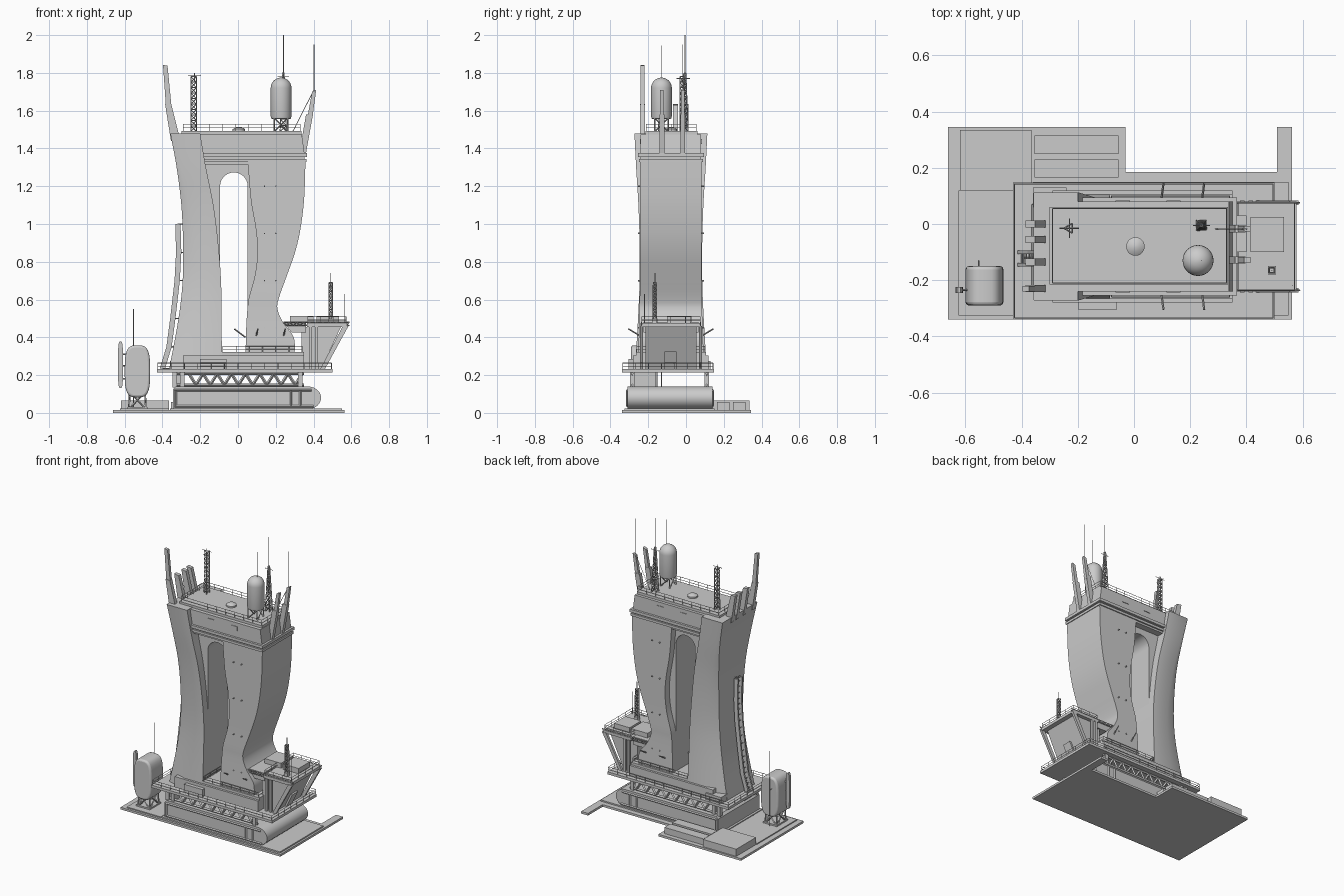
import bpy, bmesh, math
from mathutils import Vector as V

if "Cube" in bpy.data.objects:
    bpy.data.objects.remove(bpy.data.objects["Cube"])

YC = -0.08  # tower centre line in y


def finish(name, bm, smooth=False, bevel=0):
    bmesh.ops.recalc_face_normals(bm, faces=bm.faces)
    me = bpy.data.meshes.new(name)
    bm.to_mesh(me)
    bm.free()
    ob = bpy.data.objects.new(name, me)
    bpy.context.collection.objects.link(ob)
    if bevel:
        m = ob.modifiers.new("bevel", 'BEVEL')
        m.width, m.segments = bevel, 3
    if smooth:
        bpy.ops.object.select_all(action='DESELECT')
        bpy.context.view_layer.objects.active = ob
        ob.select_set(True)
        bpy.ops.object.shade_smooth_by_angle(angle=math.radians(35))
    return ob


def prism(name, pts, a, b, axis='y', smooth=False, bevel=0):
    bm = bmesh.new()
    place = (lambda u, v, w: (u, w, v)) if axis == 'y' else (lambda u, v, w: (u, v, w))
    f = bm.faces.new([bm.verts.new(place(u, v, a)) for u, v in pts])
    ext = bmesh.ops.extrude_face_region(bm, geom=[f])
    verts = [g for g in ext['geom'] if isinstance(g, bmesh.types.BMVert)]
    bmesh.ops.translate(bm, verts=verts, vec=V(place(0, 0, b - a)))
    return finish(name, bm, smooth, bevel)


def box(name, x0, x1, y0, y1, z0, z1):
    return prism(name, [(x0, y0), (x1, y0), (x1, y1), (x0, y1)], z0, z1, 'z')


def bars(name, segs, r=0.002, n=4):
    bm = bmesh.new()
    for a, b in segs:
        a, b = V(a), V(b)
        d = b - a
        mat = d.to_track_quat('Z', 'Y').to_matrix().to_4x4()
        mat.translation = (a + b) / 2
        bmesh.ops.create_cone(bm, cap_ends=True, segments=n, radius1=r, radius2=r, depth=d.length, matrix=mat)
    return finish(name, bm)


def rail(name, x0, x1, y0, y1, z, h, step=0.07):
    c = [V((x0, y0, z)), V((x1, y0, z)), V((x1, y1, z)), V((x0, y1, z))]
    segs, up = [], V((0, 0, h))
    for a, b in zip(c, c[1:] + c[:1]):
        n = max(1, round((b - a).length / step))
        segs += [(a.lerp(b, i / n), a.lerp(b, i / n) + up) for i in range(n)]
        segs += [(a + up * k, b + up * k) for k in (0.5, 1)]
    bars(name, segs, 0.0018)


def mast(name, x, y, z0, z1, w0, w1, bays, sides, tip):
    def p(i, k):
        t = i / bays
        w, ang = w0 + (w1 - w0) * t, 2 * math.pi * (k + .5) / sides
        return (x + w * math.cos(ang), y + w * math.sin(ang), z0 + (z1 - z0) * t)
    segs = [((x, y, z1 - .03), (x, y, tip))]
    for k in range(sides):
        segs.append((p(0, k), p(bays, k)))
        for i in range(bays):
            segs += [(p(i, k), p(i + 1, k + 1)), (p(i + 1, k), p(i + 1, k + 1))]
    bars(name, segs, 0.0025)


def lathe(name, prof, x, y, n=32):
    bm = bmesh.new()
    rings = [[bm.verts.new((x + r * math.cos(2 * math.pi * k / n), y + r * math.sin(2 * math.pi * k / n), z))
              for k in range(n)] for r, z in prof]
    skin(bm, rings)
    return finish(name, bm, True)


def skin(bm, rings):
    n = len(rings[0])
    for a, b in zip(rings, rings[1:]):
        for k in range(n):
            bm.faces.new((a[k], a[(k + 1) % n], b[(k + 1) % n], b[k]))
    bm.faces.new(rings[0])
    bm.faces.new(rings[-1])


def spline(secs, sub=5):
    out = []
    for i in range(len(secs) - 1):
        p0, p1, p2, p3 = secs[max(i - 1, 0)], secs[i], secs[i + 1], secs[min(i + 2, len(secs) - 1)]
        for s in range(sub):
            t = s / sub
            out.append([.5 * (2 * b + (c - a) * t + (2 * a - 5 * b + 4 * c - d) * t * t
                        + (3 * b - a - 3 * c + d) * t ** 3) for a, b, c, d in zip(p0, p1, p2, p3)])
    return out + [list(secs[-1])]


def loft(name, secs, ring):
    bm = bmesh.new()
    skin(bm, [[bm.verts.new(p) for p in ring(*s)] for s in spline(secs)])
    return finish(name, bm, True)


# Ground slab with rear notch, pads
prism("ground_slab", [(-.663, -.34), (.563, -.34), (.563, .345), (.51, .345), (.51, .185), (-.03, .185),
                      (-.03, .345), (-.663, .345)], 0, .015, 'z')
box("side_pad", -.625, -.365, -.325, .12, .015, .022)
box("rear_pad", -.62, -.365, .12, .335, .015, .065)
for i, y in enumerate((.165, .25)):
    box(f"rear_bin_{i}", -.355, -.055, y, y + .065, .015, .058)

# Rounded lower hull with raised frames
arc = [(.37 + .07 * math.cos(a), .08 + .06 * math.sin(a)) for a in [math.pi / 2 - i * math.pi / 12 for i in range(13)]]
prism("lower_hull", [(-.345, .015), (-.345, .125), (-.33, .14)] + arc + [(.40, .015)], -.31, .14, smooth=True)
for side, y in (("front", -.312), ("rear", .142)):
    bars(f"hull_frame_{side}", [((-.335, y, .035), (.40, y, .035)), ((-.335, y, .12), (.39, y, .12))]
         + [((x, y, .035), (x, y, .12)) for x in (-.33, .28, .33)], .006)
box("hull_skirt", -.36, .55, -.325, .15, .012, .024)

# Truss storey under the deck
for side, y in (("front", -.285), ("rear", .11)):
    zig = [(-.26 + i * .0375, y, .148 if i % 2 else .208) for i in range(17)]
    bars(f"deck_truss_{side}", list(zip(zig, zig[1:])) + [((-.34, y, .148), (.35, y, .148)),
         ((-.34, y, .208), (.35, y, .208))], .008)
    for i, x in enumerate((-.335, -.295, .33)):
        box(f"truss_post_{side}_{i}", x - .012, x + .012, y - .012, y + .012, .135, .216)
box("machine_room", -.335, -.285, -.285, -.16, .135, .216)

# Main deck and plinth
box("main_deck", -.43, .50, -.34, .148, .214, .232)
rail("main_deck_rail", -.425, .495, -.335, .143, .23, .034)
box("plinth", -.29, .35, -.28, .12, .232, .305)
box("plinth_step", -.085, .35, -.265, .105, .305, .322)
rail("plinth_rail", -.08, .34, -.26, .10, .32, .033)
box("front_locker", -.2, -.06, -.305, -.28, .232, .285)
box("rear_locker", -.36, -.24, .06, .13, .232, .275)

# Left leg: front face, tapering chamfer and outer face
left = [(.23, -.365, -.23, -.085, .19, .15), (.5, -.315, -.21, -.087, .174, .135), (.7, -.293, -.205, -.09, .166, .13),
        (.9, -.291, -.225, -.105, .166, .135), (1.1, -.30, -.26, -.13, .172, .15), (1.3, -.325, -.305, -.17, .184, .175),
        (1.478, -.358, -.353, -.20, .193, .19)]
loft("left_leg", left, lambda z, xo, xf, xi, h, g: [(xo, YC - g, z), (xf, YC - h, z), (xi, YC - h, z),
     (xi, YC + h, z), (xf, YC + h, z), (xo, YC + g, z)])

# Right leg with S-shaped outer face
right = [(.31, .04, .30, .173), (.4, .042, .295, .17), (.48, .045, .238, .167), (.55, .05, .209, .165),
         (.61, .058, .217, .165), (.73, .09, .26, .163), (.85, .103, .302, .163), (.97, .095, .33, .163),
         (1.13, .068, .35, .163), (1.33, .052, .357, .163)]
loft("right_leg", right, lambda z, xl, xr, h: [(xl, YC - h, z), (xr, YC - h, z), (xr, YC + h, z), (xl, YC + h, z)])

# Arched portal between the legs
arch = [(-.022 + .073 * math.cos(a), 1.2 + .073 * math.sin(a)) for a in [i * math.pi / 14 for i in range(15)]]
prism("arched_portal", [(-.18, .30), (-.18, 1.35), (.18, 1.35), (.18, .30)] + [(.051, .30)] + arch + [(-.095, .30)],
      -.195, .035, smooth=True)

# Crown block with stepped ledges
box("crown_soffit", -.19, .355, -.24, .08, 1.315, 1.33)
box("crown_ledge_low", -.20, .362, -.25, .09, 1.328, 1.345)
box("crown_core", -.21, .352, -.24, .08, 1.345, 1.355)
box("crown_ledge_high", -.21, .366, -.255, .095, 1.355, 1.375)
prism("crown_block", [(-.345, 1.475), (-.30, 1.372), (.352, 1.372), (.338, 1.475)], -.24, .08)
box("roof_slab", -.30, .335, -.215, .06, 1.475, 1.492)
rail("roof_rail", -.29, .33, -.21, .055, 1.49, .038)
for i, x in enumerate((-.04, .14)):
    box(f"crown_window_front_{i}", x - .025, x + .025, -.244, -.235, 1.423, 1.45)
    box(f"crown_window_rear_{i}", x - .025, x + .025, .075, .084, 1.423, 1.45)

# Blades leaning out from the crown
for i, (y, tall) in enumerate(((-.23, 1), (-.135, 0), (-.055, 0), (0, 0))):
    prism(f"left_blade_{i}", [(-.355, 1.44), (-.305, 1.44), (-.352, 1.63), (-.386, 1.635)], y - .013, y + .013)
    if tall:
        prism("left_blade_tip", [(-.38, 1.6), (-.35, 1.6), (-.373, 1.838), (-.397, 1.842)], y - .01, y + .01)
for i, y in enumerate((-.017, -.128)):
    prism(f"right_blade_{i}", [(.325, 1.375), (.36, 1.375), (.397, 1.58), (.36, 1.58)], y - .013, y + .013)
    prism(f"right_blade_tip_{i}", [(.365, 1.55), (.392, 1.55), (.414, 1.71), (.392, 1.70)], y - .01, y + .01)
bars("blade_whip", [((.402, -.017, 1.68), (.402, -.017, 1.95)), ((.29, -.017, 1.49), (.402, -.017, 1.71))], .0018)

# Roof radome, masts and hatch
prof = [(.04, 1.555), (.052, 1.558), (.055, 1.57), (.055, 1.72)] + \
       [(.055 * math.cos(a), 1.72 + .055 * math.sin(a)) for a in [i * math.pi / 16 for i in range(1, 8)]] + [(.003, 1.775)]
lathe("roof_radome", prof, .228, -.13)
bars("radome_stand", [((.228 + a * .035, -.13 + b * .035, 1.49), (.228 + c * .035, -.13 + d * .035, 1.56))
     for a, b in ((1, 1), (1, -1), (-1, 1), (-1, -1)) for c, d in ((a, b), (-b, a))], .004)
bars("radome_whip", [((.24, -.13, 1.76), (.24, -.13, 1.945))], .0015)
mast("roof_mast_right", .24, -.005, 1.49, 1.80, .024, .006, 10, 4, 2.0)
mast("roof_mast_left", -.23, -.015, 1.49, 1.78, .02, .019, 10, 3, 1.80)
bars("mast_arms", [((-.265, -.015, 1.785), (-.195, -.015, 1.785)), ((-.23, -.05, 1.77), (-.23, .02, 1.77)),
                   ((.21, -.005, 1.78), (.27, -.005, 1.78))], .002)
lathe("roof_hatch", [(.033, 1.49), (.033, 1.502), (.018, 1.512), (.002, 1.514)], .005, -.08, 20)

# Control house: overhanging cabin, roof deck and struts
prism("control_cabin", [(.335, .232), (.44, .232), (.545, .455), (.335, .455)], -.215, .055)
prism("cabin_bracket", [(.24, .48), (.285, .425), (.36, .425), (.36, .48)], -.225, .065)
box("cabin_roof", .365, .578, -.24, .08, .455, .475)
for side, y in (("front", -.236), ("rear", .076)):
    prism(f"cabin_strut_{side}", [(.435, .232), (.46, .232), (.585, .46), (.555, .46)], y - .008, y + .008)
    for i, x in enumerate((.385, .415)):
        box(f"cabin_column_{side}_{i}", x - .008, x + .008, y - .008, y + .008, .232, .456)
    zig = [(.24 + i * .0175, y, .462 if i % 2 else .48) for i in range(21)]
    bars(f"roof_truss_{side}", list(zip(zig, zig[1:])) + [((.24, y, .48), (.59, y, .48)),
         ((.24, y, .462), (.59, y, .462))], .003)
prism("cabin_door", [(.43, .232), (.452, .232), (.497, .325), (.45, .325)], -.115, -.05)
box("roof_unit_inner", .275, .40, -.10, .03, .478, .512)
box("roof_unit_outer", .415, .535, -.10, .025, .474, .512)
box("mast_foot", .478, .505, -.18, -.15, .474, .50)
rail("cabin_roof_rail", .37, .572, -.235, .075, .474, .035)
mast("cabin_mast", .491, -.165, .50, .69, .013, .012, 8, 4, .74)
bars("cabin_whip", [((.565, -.22, .475), (.565, -.22, .63))], .0018)

# Outer cable ladder following the left leg
path = [(-.40, .235), (-.365, .35), (-.345, .5), (-.322, .7), (-.314, .85), (-.318, 1.0)]
for i, y in enumerate((-.145, -.10)):
    prism(f"cable_ladder_{i}", [(x + .014, z) for x, z in path] + [(x - .014, z) for x, z in path[::-1]], y - .006, y + .006)
rungs = [s for s in spline(path, 4)]
bars("ladder_rungs", [((x, -.145, z), (x, -.10, z)) for x, z in rungs]
     + [((x, -.12, z), (x + .04, -.12, z)) for x, z in path], .003)

# Side tank on a stand, with narrow companion panel
pill = [(-.5325 + .0675 * math.copysign(abs(math.cos(a)) ** .6, math.cos(a)),
         .22 + .138 * math.copysign(abs(math.sin(a)) ** .6, math.sin(a))) for a in [i * math.pi / 16 for i in range(32)]]
prism("side_tank", pill, -.29, -.15, smooth=True, bevel=.012)
prism("tank_panel", [(-.622 + (x + .5325) * .2, .255 + (z - .22) * .9) for x, z in pill], -.245, -.225, smooth=True)
bars("panel_brackets", [((-.622, -.235, z), (-.58, -.235, z)) for z in (.18, .25, .31)], .004)
bars("tank_stand", [((-.5325 + a * .045, -.22 + b * .05, .02), (-.5325 + c * .04, -.22 + d * .045, .11))
     for a, b in ((1, 1), (1, -1), (-1, 1), (-1, -1)) for c, d in ((a, b), (-a, b), (a, -b))], .005)
box("tank_base", -.585, -.48, -.28, -.16, .02, .032)
bars("tank_whip", [((-.553, -.13, .03), (-.553, -.13, .55)), ((-.553, -.15, .28), (-.553, -.13, .28))], .002)

# Small davits on the legs
bars("davits", [((x, YC + s * .15, .40), (x + .01, YC + s * .225, .445)) for x in (.095, .24) for s in (-1, 1)]
     + [((.04, YC, .40), (-.02, YC, .445))], .004)

# Small fittings along the leg faces
for s in (-1, 1):
    bars(f"leg_fittings_{'rear' if s > 0 else 'front'}",
         [((x, YC + s * .15, z), (x, YC + s * .174, z)) for x in (.14, .2) for z in (.45, .7, .95, 1.2)], .004, 6)
